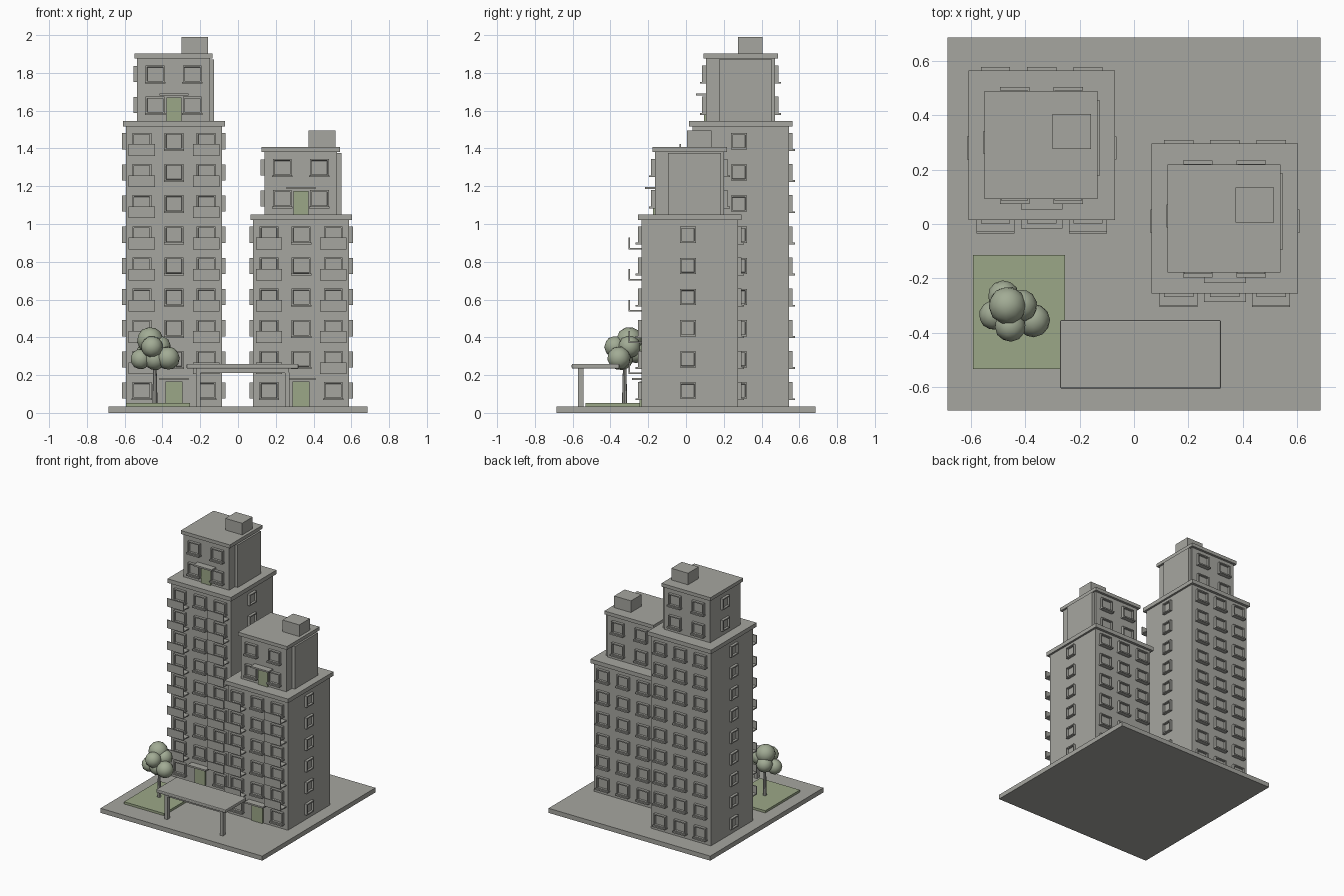
import bpy, bmesh, math
from mathutils import Matrix, Vector

cube = bpy.data.objects.get("Cube")
if cube:
    bpy.data.objects.remove(cube)


def material(name, color):
    m = bpy.data.materials.new(name)
    m.use_nodes = True
    m.diffuse_color = (*color, 1)
    bsdf = next(n for n in m.node_tree.nodes if n.type == 'BSDF_PRINCIPLED')
    bsdf.inputs["Base Color"].default_value = (*color, 1)
    return m


GREY = material("concrete grey", (0.38, 0.38, 0.35))
GREEN = material("grass green", (0.33, 0.39, 0.245))
LEAF = material("leaf green", (0.36, 0.41, 0.30))


def finish(bm, name, mat):
    me = bpy.data.meshes.new(name)
    bm.to_mesh(me)
    bm.free()
    me.materials.append(mat)
    ob = bpy.data.objects.new(name, me)
    bpy.context.collection.objects.link(ob)
    return ob


def add_box(bm, lo, hi, mat=Matrix()):
    lo, hi = Vector(lo), Vector(hi)
    size = Matrix.Diagonal((*(hi - lo), 1))
    return bmesh.ops.create_cube(
        bm, size=1, matrix=mat @ Matrix.Translation((lo + hi) / 2) @ size)["verts"]


def box(name, lo, hi, mat=GREY, bevel=0):
    bm = bmesh.new()
    add_box(bm, lo, hi)
    if bevel:
        bmesh.ops.bevel(bm, geom=bm.edges[:], offset=bevel, segments=2,
                        affect='EDGES', profile=0.5)
    return finish(bm, name, mat)


def add_window(bm, pos, turn, w, h, sill):
    """Raised frame around a recessed pane, facing -y before the turn."""
    mat = Matrix.Translation(pos) @ Matrix.Rotation(turn, 4, 'Z')
    verts = add_box(bm, (-w / 2, -0.02, -h / 2), (w / 2, 0.005, h / 2), mat)
    out = mat.to_3x3() @ Vector((0, -1, 0))
    faces = {f for v in verts for f in v.link_faces}
    for f in faces:
        f.normal_update()
    front = max(faces, key=lambda f: f.normal.dot(out))
    bmesh.ops.inset_individual(bm, faces=[front], thickness=0.012)
    bmesh.ops.inset_individual(bm, faces=[front], thickness=0.001, depth=-0.016)
    if sill:
        add_box(bm, (-w / 2 - 0.004, -0.033, -h / 2 - 0.006),
                (w / 2 + 0.004, 0, -h / 2 + 0.004), mat)


def entrance(name, x, y, z, w, h):
    box(name + "_door", (x - w / 2, y - 0.012, z), (x + w / 2, y + 0.01, z + h), GREEN)
    box(name + "_door_canopy", (x - 0.077, y - 0.052, z + h + 0.008),
        (x + 0.077, y, z + h + 0.02))


FLOOR, BASE = 0.165, 0.035
BACK, LEFT, RIGHT = math.pi, -math.pi / 2, math.pi / 2


def tower(name, cx, cy, floors):
    x0, x1, y0, y1 = cx - 0.254, cx + 0.254, cy - 0.255, cy + 0.255
    top = BASE + floors * FLOOR

    # Main block and its roof slab
    box(name + "_block", (x0, y0, BASE), (x1, y1, top))
    box(name + "_roof_slab", (x0 - 0.015, y0 - 0.02, top - 0.005),
        (x1 + 0.015, y1 + 0.02, top + 0.026))

    # Windows and balconies
    win, bal = bmesh.new(), bmesh.new()
    for i in range(floors):
        z = BASE + i * FLOOR
        mid = z + 0.083
        for dx in (-0.17, 0, 0.17):
            if i or dx:
                add_window(win, (cx + dx, y0, mid), 0, 0.1, 0.09, True)
            add_window(win, (cx + dx, y1, mid), BACK, 0.1, 0.09, True)
            if i and dx:
                a, b = cx + dx - 0.07, cx + dx + 0.07
                add_box(bal, (a, y0 - 0.07, z + 0.006), (b, y0, z + 0.014))
                add_box(bal, (a, y0 - 0.07, z + 0.006), (b, y0 - 0.062, z + 0.068))
        add_window(win, (x0, cy - 0.01, mid), LEFT, 0.085, 0.085, False)
        add_window(win, (x1, cy - 0.01, mid), RIGHT, 0.085, 0.085, False)
    finish(bal, name + "_balconies", GREY)
    entrance(name + "_ground", cx, y0, BASE, 0.09, 0.13)

    # Penthouse with its own slab and roof hut
    low, high = top + 0.026, top + 0.026 + 2 * FLOOR
    u0, u1, v0, v1 = cx - 0.195, cx + 0.19, cy - 0.184, cy + 0.18
    box(name + "_penthouse", (u0, v0, low), (u1, v1, high))
    box(name + "_penthouse_slab", (u0 - 0.015, v0 - 0.014, high),
        (u1 + 0.015, v1 + 0.018, high + 0.026))
    box(name + "_roof_hut", (cx + 0.039, cy - 0.014, high + 0.026),
        (cx + 0.181, cy + 0.114, high + 0.115))
    box(name + "_side_panel", (u1, cy - 0.114, low), (u1 + 0.023, cy + 0.166, high - 0.005))
    for i in range(2):
        mid = low + i * FLOOR + 0.083
        for dx in (-0.1, 0.097):
            add_window(win, (cx + dx, v0, mid), 0, 0.1, 0.09, True)
            add_window(win, (cx + dx, v1, mid), BACK, 0.1, 0.09, True)
        add_window(win, (u0, cy + 0.01, mid), LEFT, 0.085, 0.085, False)
    entrance(name + "_penthouse", cx, v0, low, 0.08, 0.125)
    finish(win, name + "_windows", GREY)


# Ground and lawn
box("ground_plate", (-0.685, -0.685, 0), (0.685, 0.685, BASE))
box("lawn", (-0.592, -0.533, BASE), (-0.254, -0.114, 0.052), GREEN)

tower("tall_tower", -0.339, 0.29, 9)
tower("short_tower", 0.334, 0.02, 6)

# Street shelter
box("shelter_roof", (-0.272, -0.605, 0.234), (0.32, -0.353, 0.26), bevel=0.006)
box("shelter_beam", (-0.22, -0.572, 0.21), (0.27, -0.542, 0.236))
for side, x in (("right", -0.21), ("left", 0.26)):
    box("shelter_post_" + side, (x - 0.012, -0.572, BASE), (x + 0.012, -0.542, 0.215))

# Tree
bm = bmesh.new()
bmesh.ops.create_cone(bm, cap_ends=True, segments=8, radius1=0.014, radius2=0.008, depth=0.23,
                      matrix=Matrix.Translation((-0.44, -0.325, 0.165)))
finish(bm, "tree_trunk", GREY)
bm = bmesh.new()
for x, y, z, r in ((-0.465, -0.30, 0.385, 0.07), (-0.455, -0.375, 0.35, 0.058),
                   (-0.515, -0.335, 0.285, 0.055), (-0.37, -0.355, 0.29, 0.062),
                   (-0.415, -0.30, 0.35, 0.06), (-0.48, -0.265, 0.32, 0.058),
                   (-0.44, -0.34, 0.285, 0.06)):
    turn = Matrix.Rotation(40 * x + 9 * y, 4, (1, 0.6, 0.3))
    bmesh.ops.create_icosphere(bm, subdivisions=2, radius=r,
                               matrix=Matrix.Translation((x, y, z)) @ turn)
crown = finish(bm, "tree_crown", LEAF)
for p in crown.data.polygons:
    p.use_smooth = True
